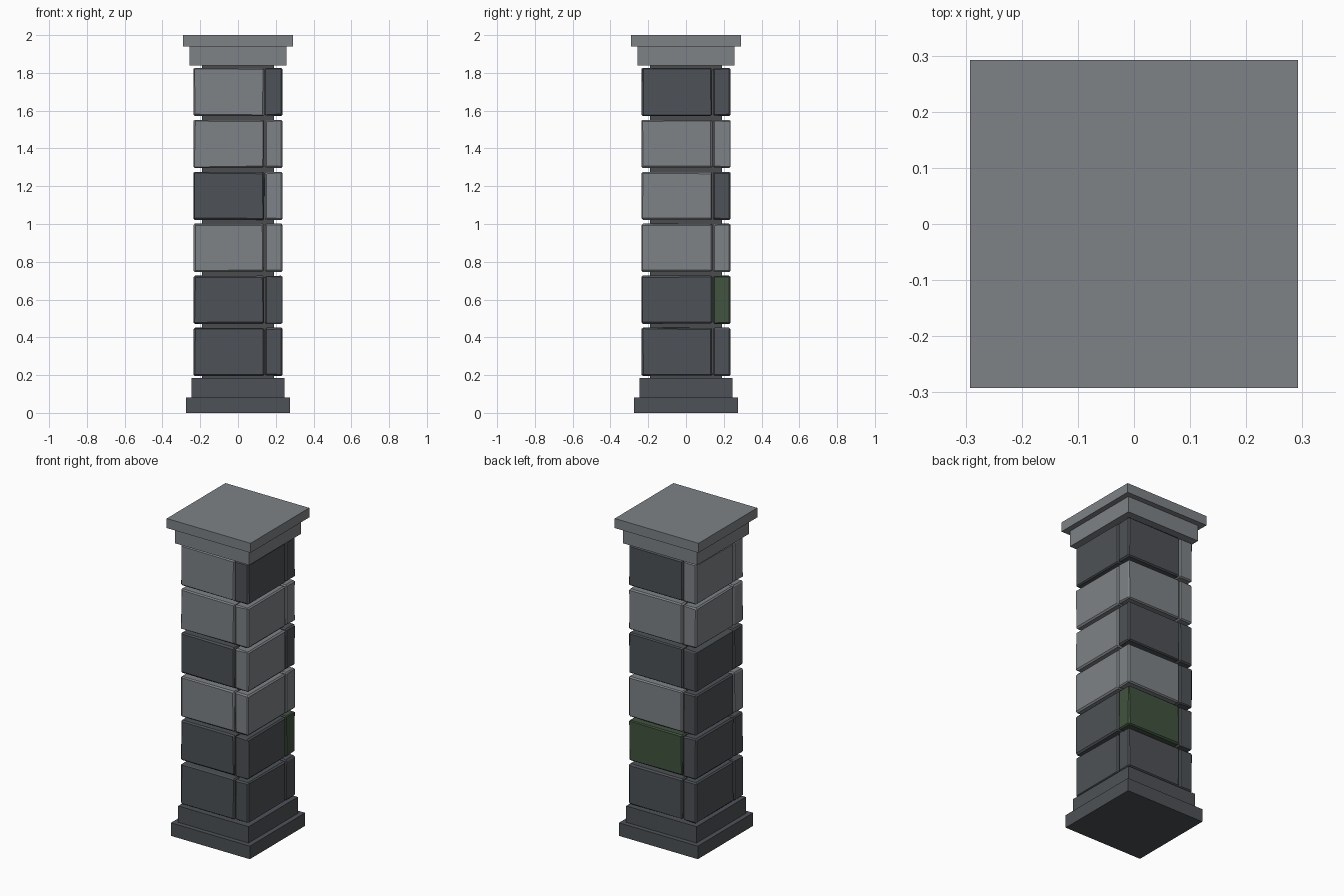
import bpy, bmesh, random
from mathutils import Matrix, Vector
from math import pi

if "Cube" in bpy.data.objects:
    bpy.data.objects.remove(bpy.data.objects["Cube"])

random.seed(4)

def material(name, rgb):
    m = bpy.data.materials.new(name)
    m.diffuse_color = (*rgb, 1)
    m.use_nodes = True
    m.node_tree.nodes["Principled BSDF"].inputs["Base Color"].default_value = m.diffuse_color
    return m

LIGHT = material("light grey stone", (0.21, 0.225, 0.24))
DARK = material("dark grey stone", (0.075, 0.083, 0.092))
MOSS = material("mossy stone", (0.052, 0.086, 0.048))
MORTAR = material("mortar", (0.068, 0.072, 0.074))

def box(name, lo, hi, mat, bevel=0.0, jitter=0.0, turn=0.0):
    """Box between two corners, optionally chamfered, uneven and turned about z."""
    lo, hi = Vector(lo), Vector(hi)
    bm = bmesh.new()
    bmesh.ops.create_cube(bm, size=1)
    for v in bm.verts:
        for i in range(3):
            v.co[i] = lo[i] if v.co[i] < 0 else hi[i]
    if bevel:
        bmesh.ops.bevel(bm, geom=bm.edges[:], offset=bevel, segments=1,
                        profile=0.5, affect='EDGES')
        # hand-cut look: nudge the corners inside the block's outline
        for v in bm.verts:
            for i in (0, 2):
                v.co[i] += random.uniform(-jitter, jitter)
                v.co[i] = min(max(v.co[i], lo[i]), hi[i])
    bm.transform(Matrix.Rotation(turn, 4, 'Z'))
    bmesh.ops.recalc_face_normals(bm, faces=bm.faces[:])
    me = bpy.data.meshes.new(name)
    bm.to_mesh(me)
    bm.free()
    me.materials.append(mat)
    ob = bpy.data.objects.new(name, me)
    bpy.context.collection.objects.link(ob)
    return ob

def slab(name, half, z0, z1, mat):
    return box(name, (-half, -half, z0), (half, half, z1), mat)

# Base, core and cap
slab("base_slab", 0.275, 0, 0.082, DARK)
slab("base_step", 0.245, 0.082, 0.185, DARK)
slab("mortar_core", 0.19, 0.185, 1.84, MORTAR)
slab("cap_step", 0.258, 1.84, 1.94, LIGHT)
slab("cap_slab", 0.292, 1.94, 2.0, LIGHT)

# Six courses of four blocks set in a pinwheel; one letter per course, bottom up
SIDES = {"front": "DDLDLL", "right": "DDLLLD", "back": "DMLDLD", "left": "DDDDLL"}
COLOURS = {"L": LIGHT, "D": DARK, "M": MOSS}
for k, (side, row) in enumerate(SIDES.items()):
    for c, letter in enumerate(row):
        z = 0.196 + 0.2752 * c
        box(f"{side}_block_{c + 1}", (-0.236, -0.236, z), (0.139, -0.142, z + 0.255),
            COLOURS[letter], bevel=0.008, jitter=0.003, turn=k * pi / 2)
